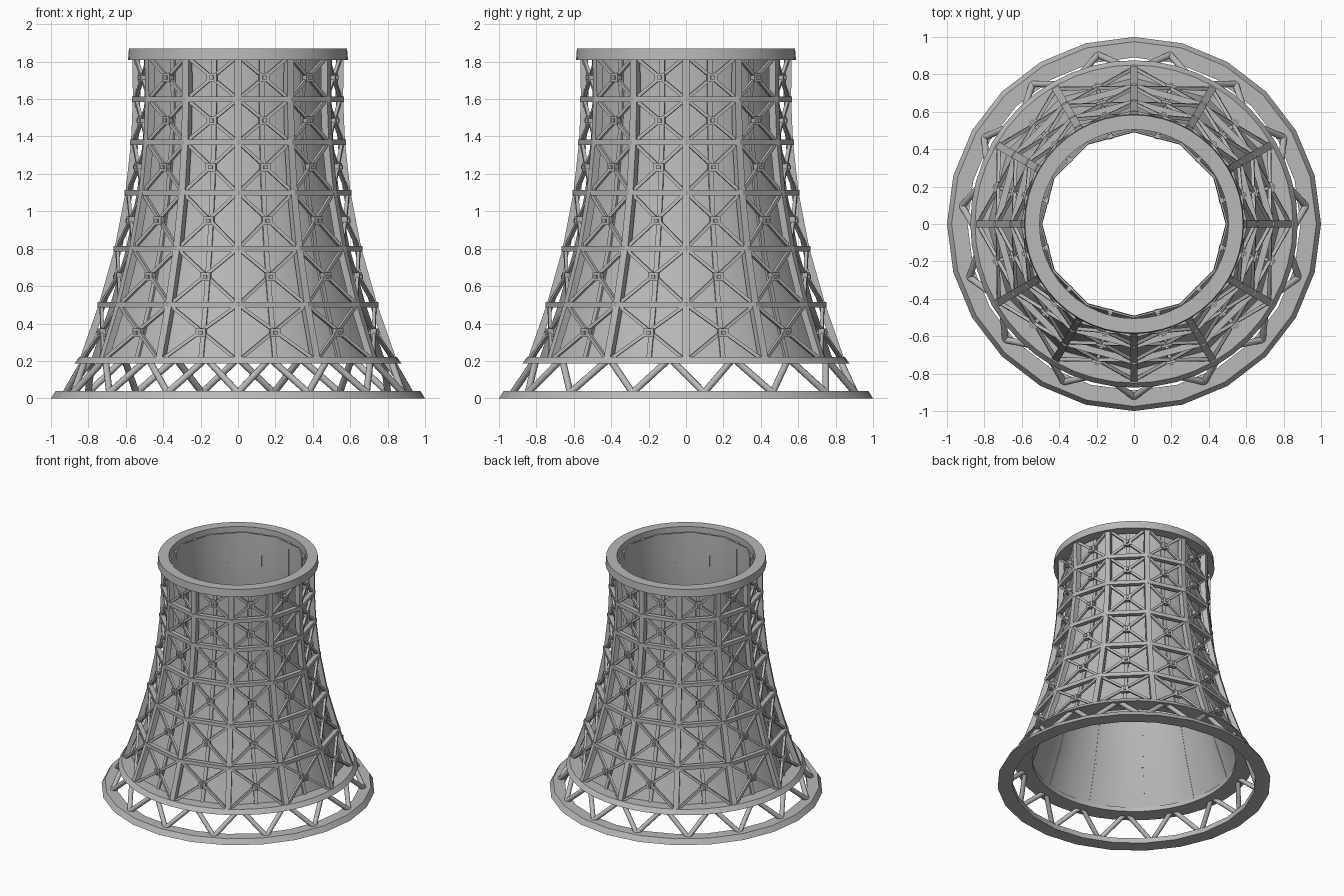
import bpy, bmesh, math
from mathutils import Vector, Matrix

if "Cube" in bpy.data.objects:
    bpy.data.objects.remove(bpy.data.objects["Cube"])

concrete = bpy.data.materials.new("concrete grey")
concrete.use_nodes = True
concrete.diffuse_color = (0.48, 0.48, 0.48, 1)
concrete.node_tree.nodes["Principled BSDF"].inputs["Base Color"].default_value = (0.48, 0.48, 0.48, 1)

# Lattice levels: height and outer radius at the ribs
LEVELS = [(0.2, 0.85), (0.5, 0.745), (0.8, 0.66), (1.1, 0.602), (1.37, 0.572), (1.6, 0.562), (1.83, 0.565)]
SIDES = 12
STANDOFF = 0.062
STEP = 2 * math.pi / SIDES
APOTHEM = math.cos(STEP / 2)


def polar(r, angle, z):
    return Vector((r * math.sin(angle), -r * math.cos(angle), z))


def finish(name, bm, smooth=None):
    bmesh.ops.recalc_face_normals(bm, faces=bm.faces)
    mesh = bpy.data.meshes.new(name)
    bm.to_mesh(mesh)
    bm.free()
    mesh.materials.append(concrete)
    obj = bpy.data.objects.new(name, mesh)
    bpy.context.collection.objects.link(obj)
    if smooth:
        bpy.ops.object.select_all(action="DESELECT")
        obj.select_set(True)
        bpy.context.view_layer.objects.active = obj
        bpy.ops.object.shade_smooth_by_angle(angle=math.radians(smooth))
    return obj


def lathe(bm, profile, sides):
    """Revolve a closed (radius, height) profile."""
    rows = [[bm.verts.new(polar(r, 2 * math.pi * i / sides, z)) for r, z in profile] for i in range(sides)]
    n = len(profile)
    for i in range(sides):
        a, b = rows[i], rows[(i + 1) % sides]
        for j in range(n):
            k = (j + 1) % n
            bm.faces.new((a[j], b[j], b[k], a[k]))


def beam(bm, p, q, width, depth, outward):
    """Box between two points, its depth measured along the outward direction."""
    along = (q - p).normalized()
    side = along.cross(outward).normalized()
    out = side.cross(along).normalized()
    rot = Matrix((side, out, along)).transposed().to_4x4()
    size = Matrix.Diagonal((width, depth, (q - p).length, 1))
    bmesh.ops.create_cube(bm, size=1, matrix=Matrix.Translation((p + q) / 2) @ rot @ size)


def rod(bm, p, q, radius):
    rot = (q - p).to_track_quat("Z", "Y").to_matrix().to_4x4()
    bmesh.ops.create_cone(bm, cap_ends=True, segments=10, radius1=radius, radius2=radius,
                          depth=(q - p).length, matrix=Matrix.Translation((p + q) / 2) @ rot)


# Thin curved shell
bm = bmesh.new()
outer = [(r - STANDOFF, z) for z, r in LEVELS]
inner = [(r - 0.01, z) for r, z in reversed(outer)]
lathe(bm, outer + inner, SIDES)
finish("tower_shell", bm, 50)

# Rim, skirt and base rings
for name, profile, sides in (
    ("top_rim", [(0.505, 1.81), (0.588, 1.81), (0.583, 1.87), (0.505, 1.87)], 48),
    ("skirt_ring", [(0.745, 0.185), (0.875, 0.185), (0.85, 0.22), (0.745, 0.22)], 48),
    ("base_ring", [(0.89, 0), (1.0, 0), (0.975, 0.04), (0.89, 0.04)], 24),
):
    bm = bmesh.new()
    lathe(bm, profile, sides)
    finish(name, bm, 30)

# Horizontal bands between the cells
bm = bmesh.new()
for z, r in LEVELS[1:-1]:
    lathe(bm, [(r - 0.03, z - 0.015), (r + 0.006, z - 0.015), (r + 0.006, z + 0.015), (r - 0.03, z + 0.015)], SIDES)
finish("horizontal_bands", bm)

# Main vertical ribs, one continuous strip at each corner
bm = bmesh.new()
for i in range(SIDES):
    angle = i * STEP
    across = polar(1, angle + math.pi / 2, 0) * 0.02
    prev = None
    for z, r in LEVELS:
        ri, ro = polar(r - 0.04, angle, z), polar(r, angle, z)
        row = [bm.verts.new(v) for v in (ri - across, ro - across, ro + across, ri + across)]
        if prev:
            for j in range(4):
                k = (j + 1) % 4
                bm.faces.new((prev[j], prev[k], row[k], row[j]))
        else:
            bm.faces.new(row)
        prev = row
    bm.faces.new(prev)
finish("main_ribs", bm)

# Cell bracing: crossed diagonals, hub blocks with ties, and shell mullions
diagonals, hubs, mullions = bmesh.new(), bmesh.new(), bmesh.new()
for i in range(SIDES):
    left, mid, right = i * STEP, (i + 0.5) * STEP, (i + 1) * STEP
    out = polar(1, mid, 0)
    tangent = polar(1, mid + math.pi / 2, 0)
    for (z0, r0), (z1, r1) in zip(LEVELS, LEVELS[1:]):
        a, b = r0 - 0.015, r1 - 0.015
        beam(diagonals, polar(a, left, z0), polar(b, right, z1), 0.018, 0.018, out)
        beam(diagonals, polar(a, right, z0), polar(b, left, z1), 0.018, 0.018, out)
        r, z = (a + b) / 2 * APOTHEM, (z0 + z1) / 2
        centre = polar(r, mid, z)
        beam(hubs, centre - tangent * 0.028, centre + tangent * 0.028, 0.046, 0.03, out)
        beam(hubs, polar(r - STANDOFF + 0.02, mid, z), polar(r + 0.025, mid, z), 0.02, 0.02, tangent)
        s0, s1 = ((q - STANDOFF) * APOTHEM for q in (r0, r1))
        beam(mullions, polar(s0, mid, z0), polar(s1, mid, z1), 0.026, 0.024, out)
finish("diagonal_braces", diagonals)
finish("brace_hubs", hubs)
finish("shell_mullions", mullions)

# Zigzag legs carrying the skirt
bm = bmesh.new()
LEGS = 15
turn = 2 * math.pi / LEGS
for i in range(LEGS):
    foot = polar(0.925, i * turn, 0.03)
    for sign in (-1, 1):
        rod(bm, foot, polar(0.825, (i + sign * 0.46) * turn, 0.2), 0.018)
finish("support_legs", bm, 40)
